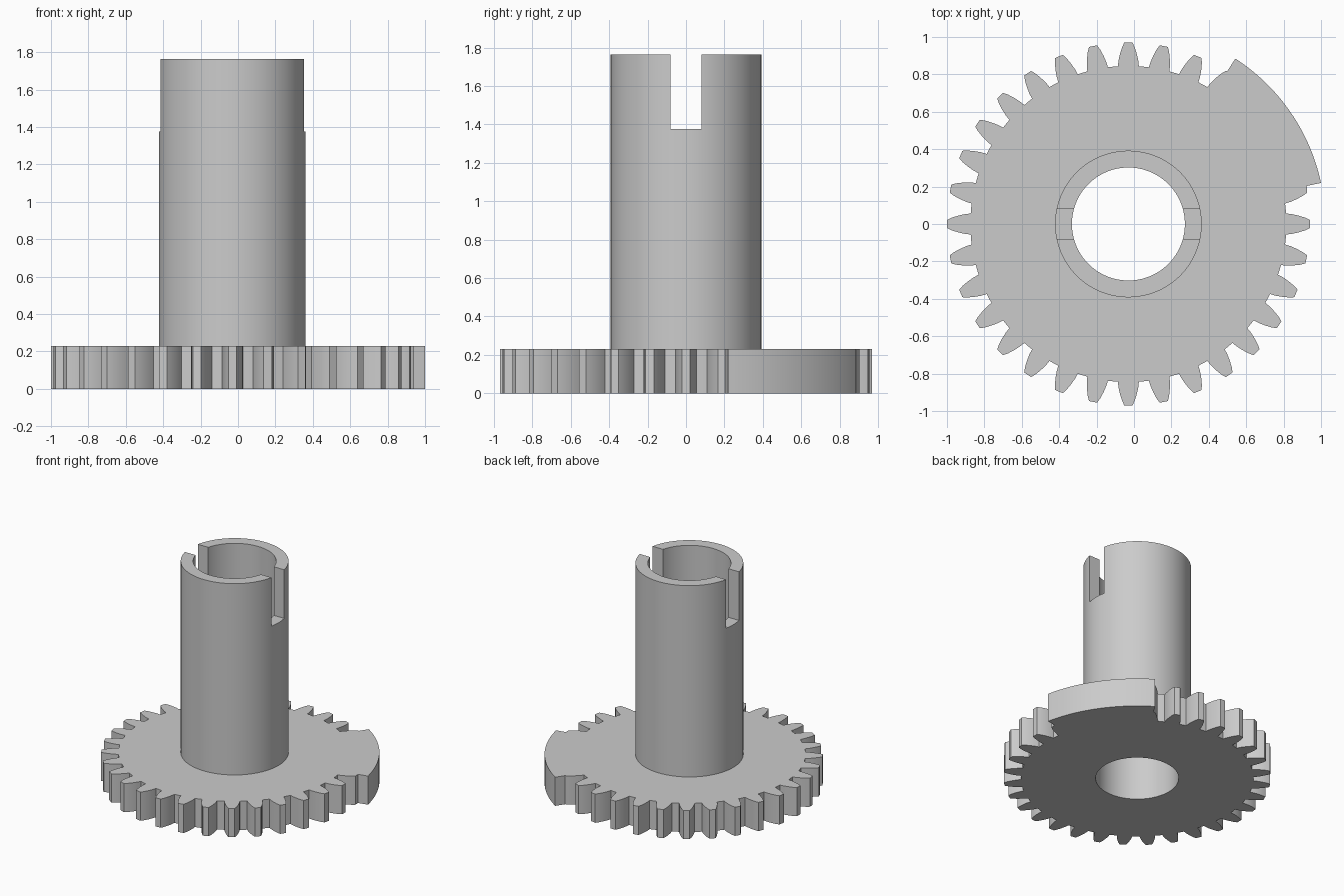
import bpy
import bmesh
from math import cos, sin, radians, pi

CENTRE_X = -0.03
TEETH = 32
PITCH = 360 / TEETH
ROOT_R, SECTOR_R = 0.845, 1.053
BORE_R, TUBE_R = 0.302, 0.392
GEAR_TOP, TUBE_TOP, SLOT_FLOOR = 0.23, 1.765, 1.375
# Tooth flank as (radius, half width), root to tip
FLANK = [(ROOT_R, 0.056), (0.875, 0.053), (0.91, 0.045), (0.945, 0.034), (0.97, 0.022)]

if "Cube" in bpy.data.objects:
    bpy.data.objects.remove(bpy.data.objects["Cube"], do_unlink=True)

grey = bpy.data.materials.new("plain grey")
grey.use_nodes = True
colour = (0.6, 0.6, 0.6, 1)
grey.diffuse_color = colour
grey.node_tree.nodes["Principled BSDF"].inputs["Base Color"].default_value = colour


def polar(r, degrees):
    return r * cos(radians(degrees)), r * sin(radians(degrees))


def circle(r, count=128):
    return [polar(r, 360 * i / count) for i in range(count)]


def flank(angle, side):
    """One side of a tooth, from root to tip."""
    return [polar(r, angle + side * w / r * 180 / pi) for r, w in FLANK]


def prism(name, outlines, bottom, top):
    """Extrude an outer outline with holes into a solid."""
    bm = bmesh.new()
    edges = []
    for points in outlines:
        verts = [bm.verts.new((x + CENTRE_X, y, bottom)) for x, y in points]
        edges += [bm.edges.new((a, b)) for a, b in zip(verts, verts[1:] + verts[:1])]
    bmesh.ops.triangle_fill(bm, edges=edges, use_beauty=True)
    new = bmesh.ops.extrude_face_region(bm, geom=bm.faces[:])["geom"]
    moved = [v for v in new if isinstance(v, bmesh.types.BMVert)]
    bmesh.ops.translate(bm, verts=moved, vec=(0, 0, top - bottom))
    bmesh.ops.recalc_face_normals(bm, faces=bm.faces[:])
    mesh = bpy.data.meshes.new(name)
    bm.to_mesh(mesh)
    bm.free()
    mesh.materials.append(grey)
    obj = bpy.data.objects.new(name, mesh)
    bpy.context.collection.objects.link(obj)
    return obj


def activate(obj):
    bpy.ops.object.select_all(action="DESELECT")
    obj.select_set(True)
    bpy.context.view_layer.objects.active = obj


# Gear outline: a raised solid sector joins the second tooth to the sixth
outline = flank(PITCH, -1)
start, end, steps = 12.05, 57.1, 32
outline.append(polar(0.975, start))
outline += [polar(SECTOR_R, start + (end - start) * i / steps) for i in range(steps + 1)]
outline.append(polar(0.975, end))
outline += flank(5 * PITCH, 1)[::-1]
for k in range(6, TEETH + 1):
    outline.append(polar(ROOT_R, (k - 0.5) * PITCH))
    outline += flank(k * PITCH, -1) + flank(k * PITCH, 1)[::-1]
outline.append(polar(ROOT_R, PITCH / 2))
gear = prism("gear", [outline, circle(BORE_R)], 0, GEAR_TOP)

# Hollow shaft with a slot across its top end
shaft = prism("slotted_shaft", [circle(TUBE_R), circle(BORE_R)], GEAR_TOP, TUBE_TOP)
slot = prism("slot_cutter", [[(-1, -0.081), (1, -0.081), (1, 0.081), (-1, 0.081)]],
             SLOT_FLOOR, TUBE_TOP + 0.2)
slot.hide_render = True
cut = shaft.modifiers.new("slot", "BOOLEAN")
cut.operation = "DIFFERENCE"
cut.solver = "EXACT"
cut.object = slot
activate(shaft)
bpy.ops.object.modifier_apply(modifier=cut.name)
bpy.data.objects.remove(slot, do_unlink=True)

for part in (gear, shaft):
    activate(part)
    bpy.ops.object.shade_smooth_by_angle(angle=radians(25))
